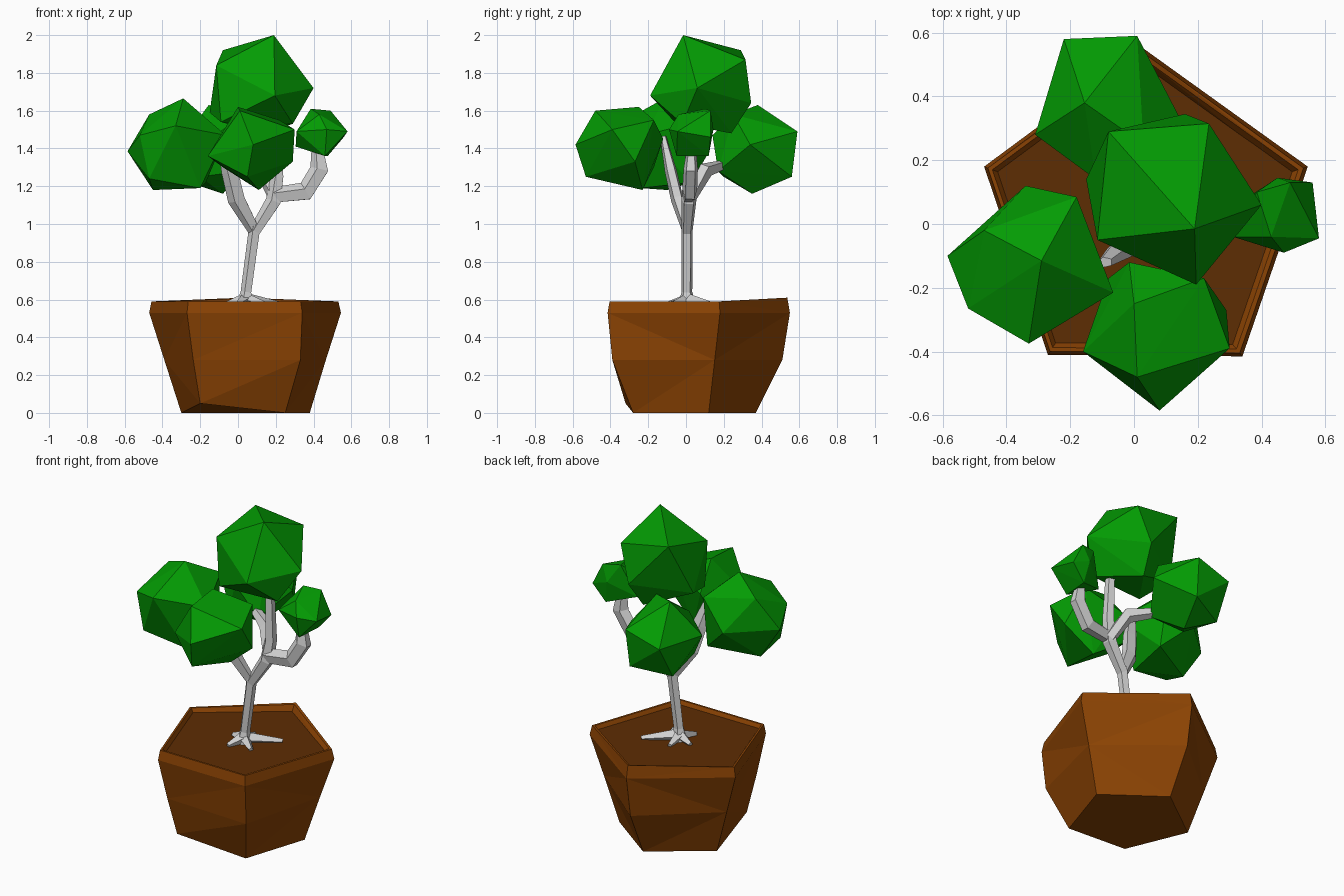
import bpy, bmesh, math
from mathutils import Vector

cube = bpy.data.objects.get("Cube")
if cube:
    bpy.data.objects.remove(cube, do_unlink=True)


def material(name, r, g, b):
    m = bpy.data.materials.new(name)
    m.use_nodes = True
    m.diffuse_color = (r, g, b, 1)
    m.node_tree.nodes["Principled BSDF"].inputs["Base Color"].default_value = (r, g, b, 1)
    return m


LEAF = material("leaf green", 0.001, 0.33, 0.001)
CLAY = material("clay brown", 0.26, 0.056, 0.001)
SOIL = material("dark soil", 0.11, 0.026, 0.001)
BARK = material("pale bark", 0.64, 0.64, 0.64)


def finish(bm, name, mat):
    bmesh.ops.recalc_face_normals(bm, faces=bm.faces)
    mesh = bpy.data.meshes.new(name)
    bm.to_mesh(mesh)
    bm.free()
    mesh.materials.append(mat)
    obj = bpy.data.objects.new(name, mesh)
    bpy.context.collection.objects.link(obj)


def loft(bm, rings, cap_end=True):
    loops = [[bm.verts.new(p) for p in ring] for ring in rings]
    n = len(loops[0])
    for a, b in zip(loops, loops[1:]):
        for i in range(n):
            j = (i + 1) % n
            bm.faces.new((a[i], a[j], b[j], b[i]))
    bm.faces.new(loops[0][::-1])
    if cap_end:
        bm.faces.new(loops[-1])


# Pot: uneven pentagon, flared walls, narrow sloped rim
top = [(-.47, .18), (-.27, -.41), (.34, -.415), (.545, .18), (.03, .55)]
mid = [(-.39, .152), (-.237, -.365), (.33, -.39), (.465, .152), (.03, .51)]
base = [(-.30, .12, 0), (-.20, -.32, .05), (.25, -.28, 0), (.38, .12, 0), (.04, .37, 0)]


def rim(scale, z, back=0):
    ring = [(x * scale, y * scale, z) for x, y in top]
    ring[-1] = (*ring[-1][:2], z + back)
    return ring


bm = bmesh.new()
loft(bm, [base, [(x, y, .28) for x, y in mid], rim(1, .53), rim(.975, .59, .02),
          rim(.945, .59, .015), rim(.89, .55)], cap_end=False)
bmesh.ops.triangulate(bm, faces=[f for f in bm.faces if len(f.verts) == 4])
finish(bm, "pot", CLAY)

# Soil plate filling the pot
bm = bmesh.new()
bm.faces.new([bm.verts.new(p) for p in rim(.91, .568)])
finish(bm, "soil", SOIL)


# Trunk, branches and roots: tapered low-sided limbs along (x, y, z, radius) points
def limb(name, path, sides=5, depth=.95):
    pts = [Vector(p[:3]) for p in path]
    rings = []
    for i, p in enumerate(pts):
        along = (pts[min(i + 1, len(pts) - 1)] - pts[max(i - 1, 0)]).normalized()
        side = along.cross(Vector((0, 1, 0))).normalized()
        other = along.cross(side)
        r = path[i][3]
        rings.append([p + r * (math.cos(t) * side + math.sin(t) * other * depth)
                      for t in (math.tau * k / sides for k in range(sides))])
    bm = bmesh.new()
    loft(bm, rings)
    finish(bm, name, BARK)


fork = (.09, .005, .96, .033)
limb("trunk", [(.04, .005, .56, .055), (.045, .005, .64, .031), (.092, .005, .99, .033)])
limb("left_branch", [fork, (-.005, -.045, 1.13, .05), (-.04, -.08, 1.28, .048),
                     (-.09, -.12, 1.46, .025)], depth=.7)
limb("main_branch", [fork, (.19, .015, 1.12, .044), (.21, .025, 1.25, .037), (.2, .03, 1.53, .03)])
limb("right_branch", [(.19, .01, 1.15, .045), (.36, .02, 1.17, .055),
                      (.435, .025, 1.29, .053), (.42, .03, 1.42, .03)], depth=.75)
limb("back_branch", [(.2, .02, 1.14, .037), (.13, .1, 1.28, .045), (-.1, .25, 1.33, .02)])
for i, (x, y) in enumerate([(.22, .13), (-.06, .04), (0, -.1), (.14, -.07), (.03, .12)]):
    limb(f"root_{i + 1}", [(.04, .005, .597, .038), (x, y, .575, .015)], 4)


# Foliage: faceted clumps, each the hull of its corner points
def clump(name, corners):
    bm = bmesh.new()
    for p in corners:
        bm.verts.new(p)
    bmesh.ops.convex_hull(bm, input=bm.verts)
    finish(bm, name, LEAF)


clump("top_foliage", [
    (.19, -.015, 2), (-.08, .29, 1.92), (.235, .315, 1.87), (.4, .06, 1.72),
    (.195, -.19, 1.68), (-.115, -.05, 1.84), (-.15, .14, 1.59), (-.09, -.06, 1.54),
    (.29, -.02, 1.53), (.13, .24, 1.48), (.16, .345, 1.64)])
clump("left_foliage", [
    (-.29, -.115, 1.665), (-.47, -.02, 1.58), (-.585, -.1, 1.385), (-.33, -.375, 1.52),
    (-.18, .085, 1.55), (-.065, -.215, 1.47), (-.45, -.1, 1.18), (-.52, -.265, 1.47),
    (-.47, -.27, 1.24), (-.34, .12, 1.38), (-.2, -.24, 1.19), (-.17, .03, 1.22)])
clump("front_foliage", [
    (.01, -.48, 1.6), (0, -.25, 1.62), (.22, -.17, 1.55), (.3, -.39, 1.5),
    (.08, -.585, 1.42), (-.16, -.4, 1.36), (-.015, -.12, 1.45), (.11, -.23, 1.18),
    (.05, -.53, 1.25), (.29, -.27, 1.33), (-.08, -.17, 1.3)])
clump("back_foliage", [
    (-.155, .38, 1.63), (.01, .59, 1.49), (-.22, .58, 1.42), (.14, .34, 1.42),
    (-.31, .28, 1.42), (-.12, .14, 1.47), (0, .56, 1.25), (-.08, .35, 1.16),
    (.02, .17, 1.28), (-.23, .46, 1.21), (-.2, .2, 1.25), (.03, .25, 1.58)])
clump("right_foliage", [
    (.385, .1, 1.61), (.49, .13, 1.6), (.58, -.045, 1.49), (.56, .13, 1.46),
    (.475, .12, 1.36), (.31, -.04, 1.49), (.47, -.09, 1.5), (.305, .05, 1.41),
    (.46, -.05, 1.36), (.43, -.04, 1.58), (.45, .145, 1.5)])
